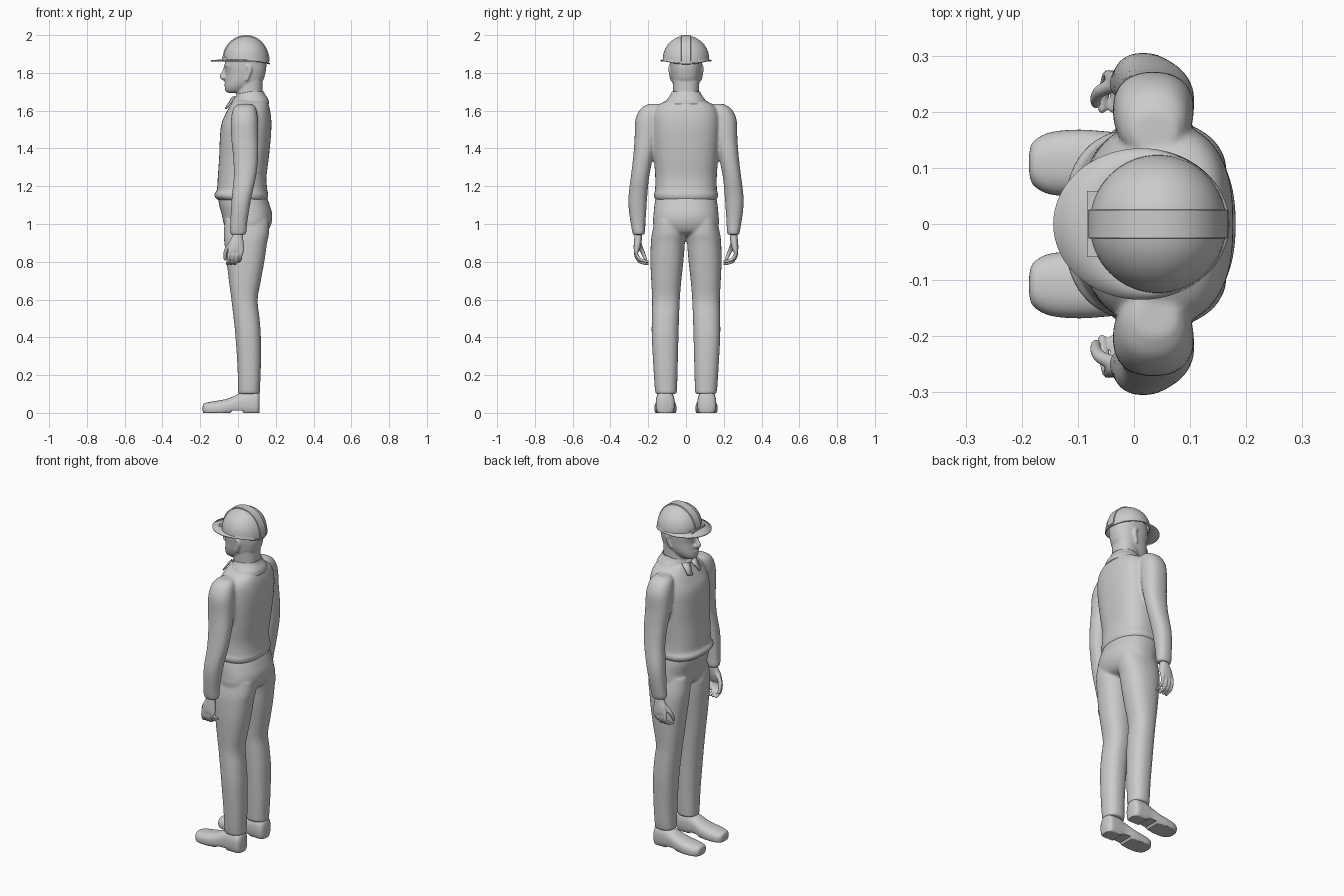
import bpy, bmesh, math
from mathutils import Vector, Matrix


def spline(rows, steps):
    # Catmull-Rom interpolation between profile rows
    out = []
    for i in range(len(rows) - 1):
        p = [rows[max(0, min(len(rows) - 1, i + k))] for k in (-1, 0, 1, 2)]
        for s in range(steps):
            t = s / steps
            out.append([b + .5 * t * (c - a + t * (2*a - 5*b + 4*c - d + t * (3*(b - c) + d - a)))
                        for a, b, c, d in zip(*p)])
    return out + [list(rows[-1])]


def loft(bm, rows, side=1, along_x=False, power=2.3, n=48, steps=5, caps=True):
    # rows: position, then lower and upper limits of the section on two axes
    loops = []
    for t, a0, a1, b0, b1 in spline(rows, steps):
        loop = []
        for k in range(n):
            ang = 2 * math.pi * k / n
            c, s = math.cos(ang), math.sin(ang)
            a = (a0 + a1) / 2 + (a1 - a0) / 2 * math.copysign(abs(c) ** (2 / power), c)
            b = (b0 + b1) / 2 + (b1 - b0) / 2 * math.copysign(abs(s) ** (2 / power), s)
            loop.append(bm.verts.new((t, side * a, b) if along_x else (a, side * b, t)))
        loops.append(loop)
    for u, v in zip(loops, loops[1:]):
        for k in range(n):
            bm.faces.new((u[k], u[(k + 1) % n], v[(k + 1) % n], v[k]))
    if caps:
        bm.faces.new(loops[0])
        bm.faces.new(loops[-1])


def sym(rows):
    return [(z, x0, x1, -w, w) for z, x0, x1, w in rows]


def beads(bm, path, side=1):
    # dense chain of spheres (x, y, z, radius), fused later by remeshing
    for x, y, z, r in spline(path, 5):
        bmesh.ops.create_icosphere(bm, subdivisions=2, radius=r,
                                   matrix=Matrix.Translation((x, side * y, z)))


def finish(name, bm, voxel=0, smooth=4, thick=0, mirror=False):
    bmesh.ops.recalc_face_normals(bm, faces=bm.faces)
    me = bpy.data.meshes.new(name)
    bm.to_mesh(me)
    bm.free()
    ob = bpy.data.objects.new(name, me)
    bpy.context.collection.objects.link(ob)
    bpy.ops.object.select_all(action='DESELECT')
    ob.select_set(True)
    bpy.context.view_layer.objects.active = ob
    bpy.ops.object.shade_smooth_by_angle(angle=math.radians(40))
    if voxel:
        m = ob.modifiers.new("fuse", 'REMESH')
        m.mode, m.voxel_size, m.use_smooth_shade = 'VOXEL', voxel, True
        m = ob.modifiers.new("soften", 'SMOOTH')
        m.iterations = smooth
    if thick:
        m = ob.modifiers.new("thickness", 'SOLIDIFY')
        m.thickness = thick
    if mirror:
        m = ob.modifiers.new("mirror", 'MIRROR')
        m.use_axis = (False, True, False)
        m.use_mirror_merge = False
    return ob


# Shirt: torso and both sleeves
bm = bmesh.new()
loft(bm, sym([(1.125, -.10, .15, .155), (1.14, -.122, .158, .168), (1.16, -.125, .16, .17),
              (1.18, -.112, .155, .164), (1.25, -.107, .151, .163), (1.35, -.10, .163, .17),
              (1.45, -.096, .173, .178), (1.53, -.088, .177, .18), (1.59, -.062, .172, .172),
              (1.63, -.04, .162, .145), (1.665, -.02, .147, .08), (1.68, 0, .13, .06)]), power=2.5)
for side in (1, -1):
    loft(bm, [(1.635, 0, .075, .13, .2), (1.61, -.025, .095, .12, .24), (1.55, -.037, .105, .13, .268),
              (1.45, -.035, .107, .15, .272), (1.35, -.025, .106, .175, .28),
              (1.25, -.022, .095, .195, .292), (1.15, -.032, .073, .205, .304),
              (1.08, -.037, .06, .21, .303), (1.0, -.041, .048, .215, .292),
              (.96, -.043, .045, .217, .285), (.943, -.036, .04, .222, .28)], side)
finish("shirt", bm, .007)

# Trousers: hips and both legs
bm = bmesh.new()
loft(bm, sym([(.935, 0, .10, .1), (.955, -.05, .15, .155), (1.0, -.075, .176, .174),
              (1.05, -.086, .181, .172), (1.1, -.10, .168, .167), (1.14, -.105, .154, .16)]))
for side in (1, -1):
    loft(bm, [(1.02, -.07, .165, .015, .165), (.95, -.075, .164, .004, .18), (.9, -.072, .154, .006, .186),
              (.8, -.06, .139, .014, .188), (.7, -.048, .121, .025, .184), (.6, -.035, .104, .033, .179),
              (.5, -.023, .114, .037, .181), (.4, -.013, .121, .04, .181), (.25, -.003, .121, .044, .173),
              (.14, 0, .117, .047, .166), (.1, 0, .116, .05, .16)], side)
finish("trousers", bm, .007)

# Shoes, flat soled with a small arch
bm = bmesh.new()
loft(bm, [(-.187, .095, .122, .012, .035), (-.18, .07, .146, -.008, .05), (-.15, .053, .163, -.02, .058),
          (-.1, .05, .168, -.02, .066), (-.05, .052, .165, -.015, .077), (0, .06, .16, -.012, .1),
          (.05, .06, .16, -.02, .12), (.1, .062, .158, -.02, .115), (.115, .08, .14, 0, .1)],
     along_x=True, power=2.4)
for v in bm.verts:
    v.co.z = max(v.co.z, .012 if -.03 < v.co.x < .02 else 0)
finish("shoes", bm, mirror=True)

# Hands: palm, four curled fingers and a thumb
bm = bmesh.new()
loft(bm, [(.98, -.025, .025, .232, .27), (.94, -.03, .025, .232, .272), (.9, -.048, .03, .236, .276),
          (.87, -.052, .032, .243, .277), (.85, -.05, .03, .25, .274)])
for i in range(4):
    x = -.043 + .021 * i
    d = .012 if i == 3 else 0
    beads(bm, [(x, .262, .87, .011), (x - .004, .264, .832 + d, .0105),
               (x - .01, .243, .8 + d, .0095), (x - .014, .204, .789 + d, .008)])
beads(bm, [(-.03, .25, .905, .014), (-.058, .238, .87, .0125), (-.068, .225, .84, .011),
           (-.068, .214, .815, .009)])
finish("hands", bm, .004, 3, mirror=True)

# Head: skull, neck, nose, mouth, brow and ears
bm = bmesh.new()
loft(bm, sym([(1.694, -.05, .03, .03), (1.705, -.067, .06, .046), (1.73, -.07, .10, .064),
              (1.76, -.067, .132, .075), (1.80, -.065, .145, .081), (1.84, -.07, .15, .085),
              (1.9, -.06, .145, .085), (1.95, -.01, .09, .05)]))
loft(bm, sym([(1.6, -.003, .13, .068), (1.65, -.006, .13, .068), (1.7, -.008, .13, .068),
              (1.76, 0, .13, .07)]))
beads(bm, [(-.066, 0, 1.832, .009), (-.074, 0, 1.805, .01), (-.085, 0, 1.781, .013), (-.07, 0, 1.768, .012)])
for side in (1, -1):
    beads(bm, [(-.062, .004, 1.74, .012), (-.056, .022, 1.741, .008)], side)
    beads(bm, [(-.065, .008, 1.837, .01), (-.05, .045, 1.838, .012)], side)
    beads(bm, [(-.073, 0, 1.775, .009), (-.068, .013, 1.775, .009)], side)
    beads(bm, [(.05, .079, 1.835, .012), (.062, .081, 1.825, .013), (.06, .08, 1.8, .012),
               (.046, .076, 1.765, .009)], side)
finish("head", bm, .005, 3)

# Collar, with two front points
bm = bmesh.new()
loft(bm, sym([(1.635, -.037, .165, .114), (1.66, -.026, .16, .1), (1.685, -.013, .144, .083),
              (1.702, -.006, .136, .074)]), caps=False)
for v in bm.verts:
    v.co.z -= .02 * max(0, .07 - v.co.x) / .1
finish("collar", bm, thick=.008)
bm = bmesh.new()
bm.faces.new([bm.verts.new(p) for p in ((-.028, .008, 1.665), (-.012, .06, 1.675),
                                       (-.052, .062, 1.615), (-.064, .034, 1.607))])
finish("collar_points", bm, thick=.008, mirror=True)

# Helmet: dome flowing into an oval brim
bm = bmesh.new()
n, loops = 64, []
for k in range(1, 18):
    loop = []
    for j in range(n):
        c, s = math.cos(2 * math.pi * j / n), math.sin(2 * math.pi * j / n)
        drop = .02 * max(0, c) ** 2
        if k < 17:
            f = math.pi / 2 * k / 16
            p = (.043 + .122 * math.sin(f) * c, .123 * math.sin(f) * s,
                 1.872 + .125 * math.cos(f) - drop * (k / 16) ** 4)
        else:
            p = (.013 + .157 * c, .135 * s, 1.867 - drop * .8)
        loop.append(bm.verts.new(p))
    loops.append(loop)
top = bm.verts.new((.043, 0, 1.997))
for j in range(n):
    bm.faces.new((top, loops[0][j], loops[0][(j + 1) % n]))
    for u, v in zip(loops, loops[1:]):
        bm.faces.new((u[j], v[j], v[(j + 1) % n], u[(j + 1) % n]))
finish("helmet", bm, thick=.006)

# Raised ridge running over the dome
bm = bmesh.new()
loops = []
for k in range(33):
    f = math.pi * k / 32
    loops.append([bm.verts.new((.043 + (.122 + d) * math.cos(f), y,
                               1.872 + (.125 + d) * math.sin(f) - .012 * max(0, math.cos(f)) ** 4))
                  for y, d in ((-.027, -.008), (-.025, .003), (.025, .003), (.027, -.008))])
for u, v in zip(loops, loops[1:]):
    for j in range(4):
        bm.faces.new((u[j], u[(j + 1) % 4], v[(j + 1) % 4], v[j]))
bm.faces.new(loops[0])
bm.faces.new(loops[-1])
finish("helmet_ridge", bm)

# Small plate at the front of the helmet
bm = bmesh.new()
bmesh.ops.create_cube(bm, size=1, matrix=Matrix.Translation((-.066, 0, 1.877))
                      @ Matrix.Diagonal((.036, .118, .014, 1)))
finish("helmet_plate", bm)
